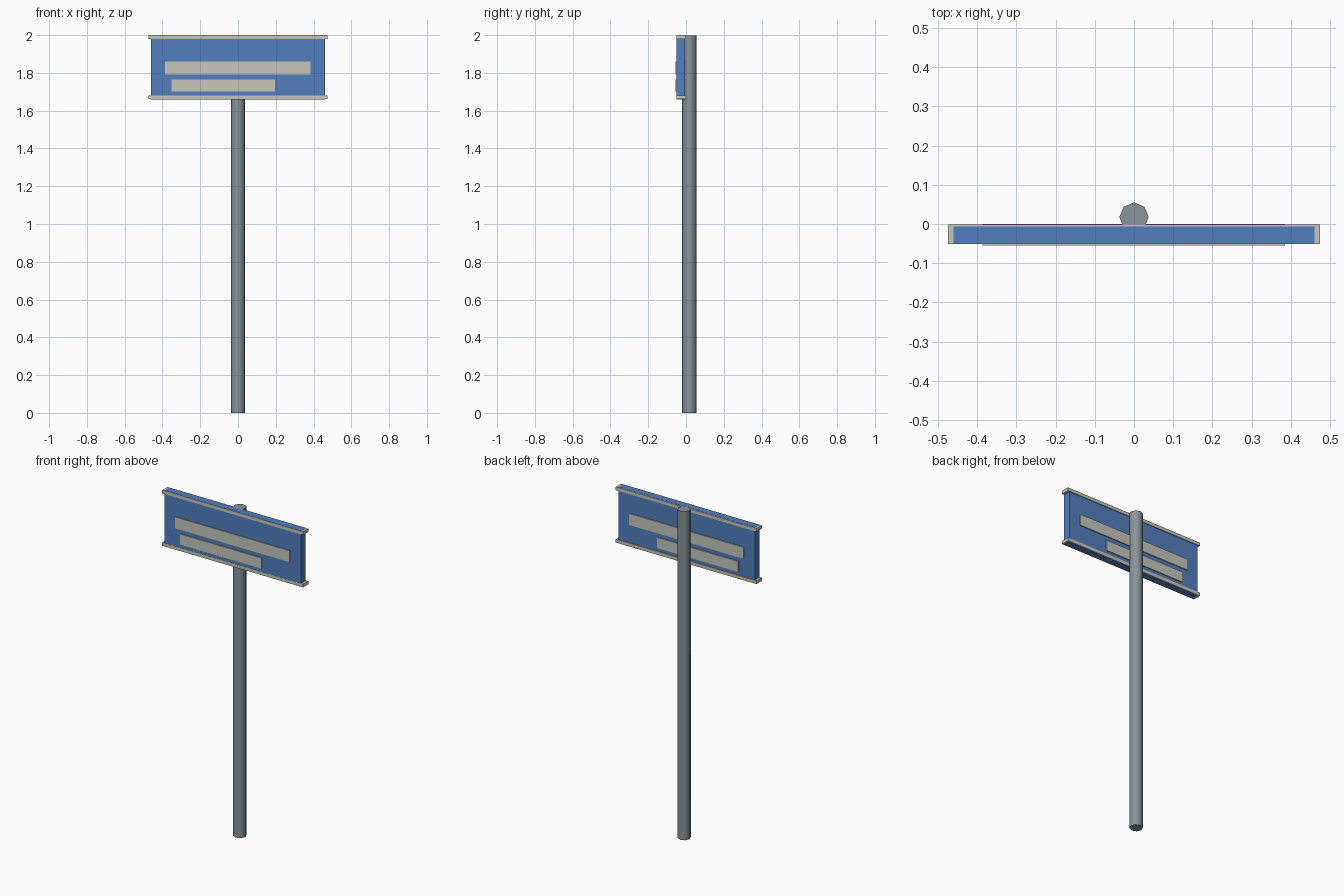
import bpy
import math

if "Cube" in bpy.data.objects:
    bpy.data.objects.remove(bpy.data.objects["Cube"])


def material(name, rgb):
    m = bpy.data.materials.new(name)
    m.diffuse_color = (*rgb, 1)
    m.use_nodes = True
    m.node_tree.nodes["Principled BSDF"].inputs["Base Color"].default_value = m.diffuse_color
    return m


BLUE = material("sign blue", (0.085, 0.212, 0.515))
PALE = material("pale grey", (0.57, 0.57, 0.52))
STEEL = material("steel grey", (0.25, 0.296, 0.319))


def box(name, x, y, z, mat):
    """Box from (min, max) ranges on each axis."""
    bpy.ops.mesh.primitive_cube_add(size=1)
    ob = bpy.context.object
    ob.name = name
    ob.location = [(a + b) / 2 for a, b in (x, y, z)]
    ob.scale = [b - a for a, b in (x, y, z)]
    bpy.ops.object.transform_apply(location=True, rotation=False, scale=True)
    ob.data.materials.append(mat)
    return ob


# Eight-sided post, standing behind the sign
TOP = 1.999
bpy.ops.mesh.primitive_cylinder_add(vertices=8, radius=0.0375, depth=TOP,
                                    location=(0, 0.0175, TOP / 2))
post = bpy.context.object
post.name = "post"
post.data.materials.append(STEEL)
bpy.ops.object.shade_smooth_by_angle(angle=math.radians(50))

# Blue sign board, its edges just proud of the rails
box("sign_board", (-0.46, 0.46), (-0.05, -0.006), (1.66, 2.0), BLUE)

# Rails along the top and bottom of the board
for name, z in (("top_rail", (1.979, 1.9993)), ("bottom_rail", (1.6607, 1.681))):
    box(name, (-0.474, 0.474), (-0.0512, -0.001), z, PALE)

# Text bars running through the board, showing on both faces
box("upper_bar", (-0.387, 0.385), (-0.055, 0.0), (1.792, 1.861), PALE)
box("lower_bar", (-0.351, 0.195), (-0.055, 0.0), (1.702, 1.766), PALE)
